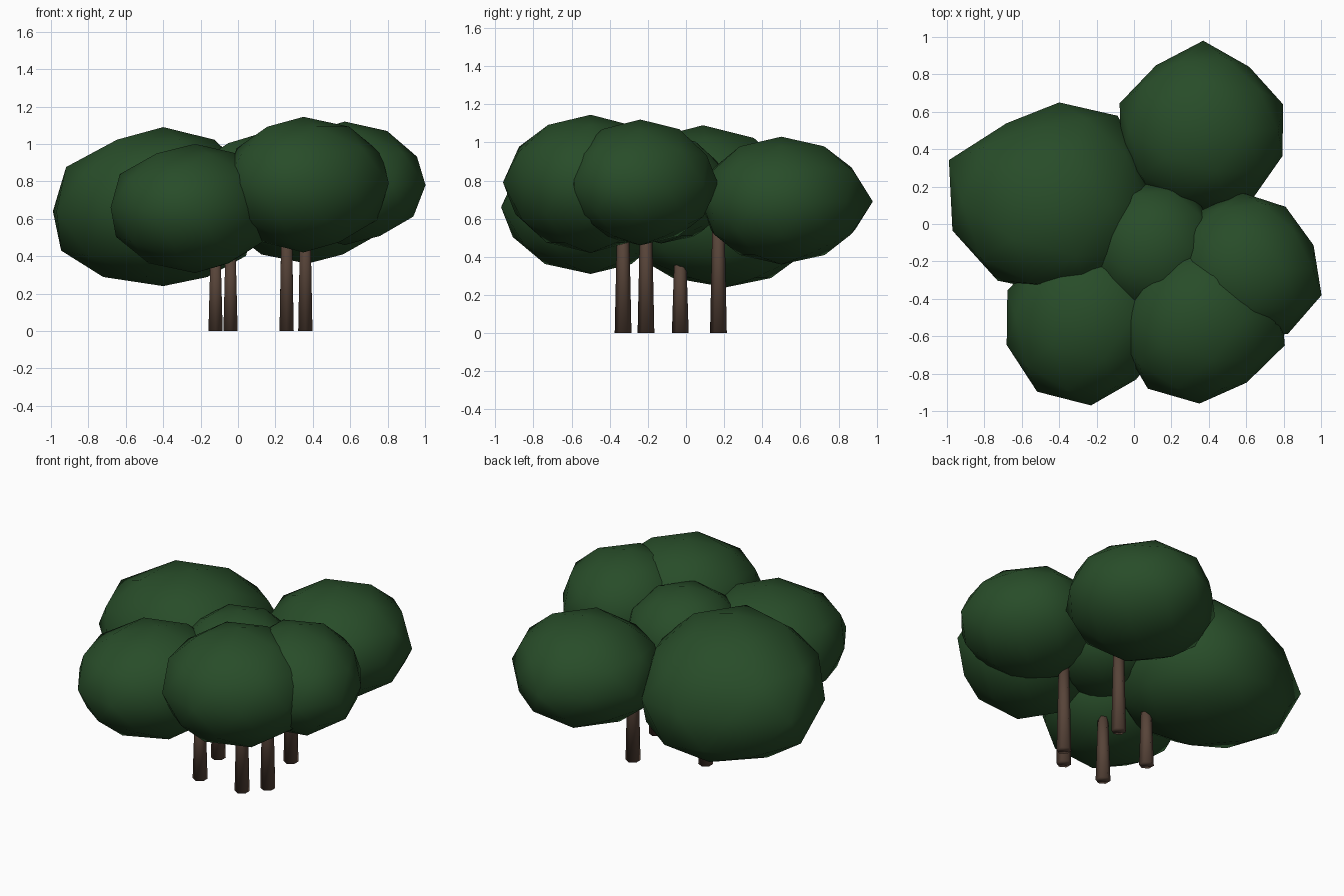
import bpy, math

if "Cube" in bpy.data.objects:
    bpy.data.objects.remove(bpy.data.objects["Cube"])


def material(name, rgb):
    m = bpy.data.materials.new(name)
    m.diffuse_color = (*rgb, 1)
    m.use_nodes = True
    m.node_tree.nodes["Principled BSDF"].inputs["Base Color"].default_value = m.diffuse_color
    return m


green = material("leaf green", (0.021, 0.073, 0.022))
brown = material("bark brown", (0.095, 0.057, 0.04))


def crown(name, centre, low, high, outline, flat=1.0, lean=(0, 0)):
    """Lumpy low-poly ball; outline = ten radii around z, from 18 degrees in steps of 36."""
    bpy.ops.mesh.primitive_ico_sphere_add(subdivisions=2, radius=1)
    ob = bpy.context.object
    ob.name = name
    x, y, mid = centre
    for v in ob.data.vertices:
        a = (math.degrees(math.atan2(v.co.y, v.co.x)) - 18) / 36 % 10
        i, f = int(a) % 10, a % 1
        r = outline[i] * (1 - f) + outline[(i + 1) % 10] * f
        z = v.co.z
        if z >= 0:
            h = mid + z * (high - mid)
        else:
            h = mid - (-z) ** flat * (mid - low)
        v.co = (x + v.co.x * r + z * lean[0], y + v.co.y * r + z * lean[1], h)
    ob.data.materials.append(green)
    bpy.ops.object.shade_smooth()


# Tree crowns
crown("crown_left", (-0.4, 0.15, 0.64), 0.24, 1.09,
      [.5, .53, .5, .48, .62, .6, .56, .52, .57, .54], 0.8, (0, -0.06))
crown("crown_back", (0.37, 0.5, 0.69), 0.36, 1.03,
      [.45, .42, .48, .43, .47, .46, .45, .42, .45, .445])
crown("crown_middle", (0.1, -0.13, 0.74), 0.47, 1.05, [.36] * 10)
crown("crown_right", (0.57, -0.24, 0.78), 0.46, 1.12,
      [.41, .41, .41, .38, .36, .36, .38, .37, .43, .455])
crown("crown_front_right", (0.35, -0.5, 0.79), 0.42, 1.145,
      [.45, .42, .4, .38, .4, .44, .47, .46, .43, .48])
crown("crown_front_left", (-0.23, -0.5, 0.66), 0.31, 1.0,
      [.43, .43, .43, .43, .47, .474, .49, .47, .41, .42])

# Tapered trunks, tops hidden inside the crowns
for n, (x, y, h) in enumerate([(-.04, -.33, .48), (-.12, -.03, .45), (.26, -.33, .65),
                               (.36, -.21, .65), (.26, .17, .68)]):
    bpy.ops.mesh.primitive_cone_add(vertices=6, radius1=0.044, radius2=0.03, depth=h,
                                    location=(x, y, h / 2))
    ob = bpy.context.object
    ob.name = f"trunk_{n + 1}"
    ob.data.materials.append(brown)
    bpy.ops.object.shade_smooth()
